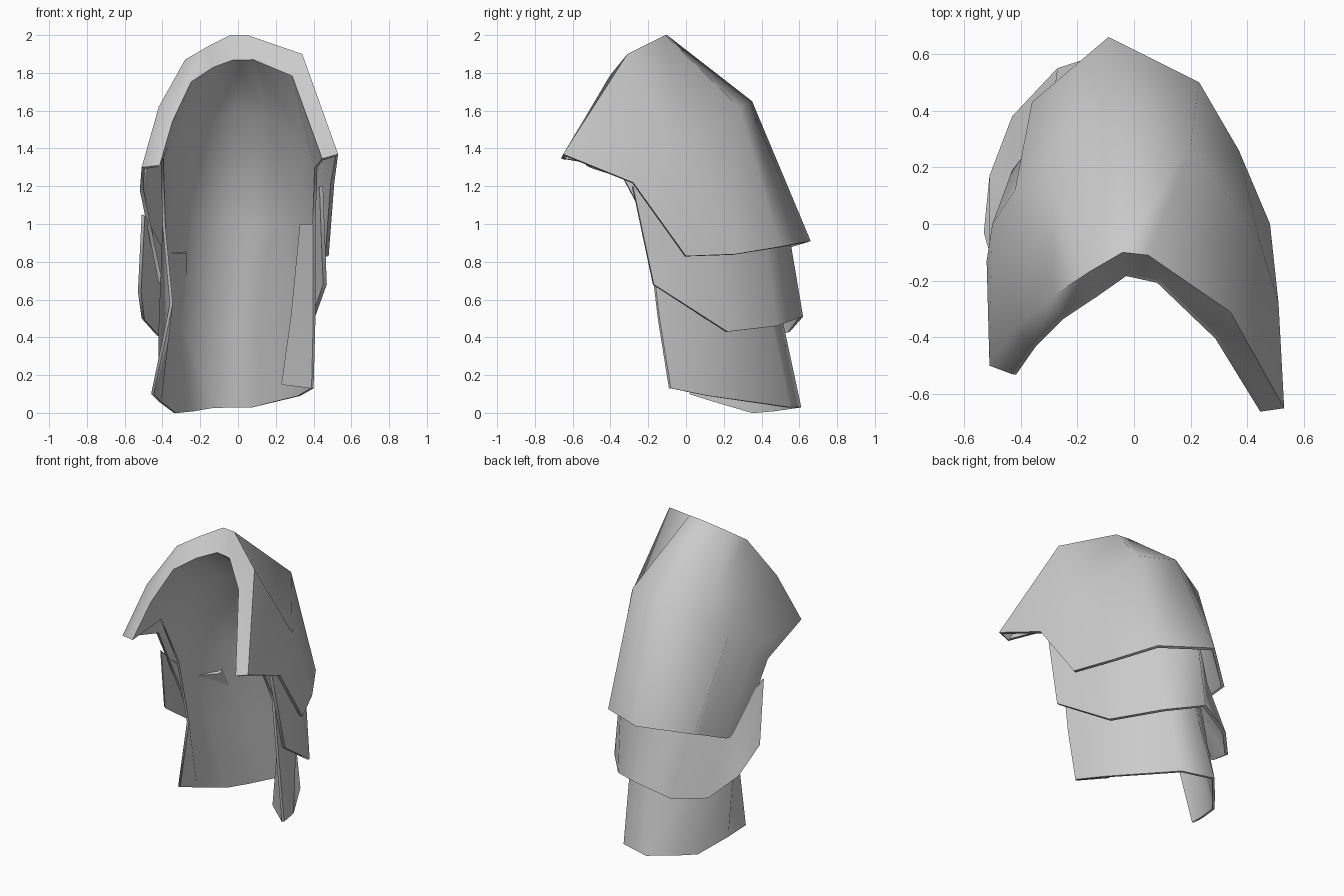
import bpy
import math

cube = bpy.data.objects.get("Cube")
if cube:
    bpy.data.objects.remove(cube, do_unlink=True)

metal = bpy.data.materials.new("plain_grey")
metal.use_nodes = True
grey = (0.6, 0.6, 0.6, 1)
metal.diffuse_color = grey
metal.node_tree.nodes["Principled BSDF"].inputs["Base Color"].default_value = grey


def plate(name, rows, thickness):
    """Loft a curved sheet through rows of points, then thicken it inward."""
    cols = len(rows[0])
    verts = [point for row in rows for point in row]
    faces = []
    for r in range(len(rows) - 1):
        for c in range(cols - 1):
            a = r * cols + c
            faces.append((a, a + 1, a + cols + 1, a + cols))
    mesh = bpy.data.meshes.new(name)
    mesh.from_pydata(verts, [], faces)
    mesh.materials.append(metal)
    obj = bpy.data.objects.new(name, mesh)
    bpy.context.collection.objects.link(obj)
    bpy.ops.object.select_all(action="DESELECT")
    obj.select_set(True)
    bpy.context.view_layer.objects.active = obj
    solid = obj.modifiers.new("thickness", "SOLIDIFY")
    solid.thickness = thickness
    solid.offset = -1
    bpy.ops.object.modifier_apply(modifier=solid.name)
    bpy.ops.object.shade_smooth_by_angle(angle=math.radians(80))
    return obj


# Each row runs around the open U, from -x over the back to +x
front_lip = [(-.43, -.53, 1.31), (-.36, -.43, 1.55), (-.26, -.33, 1.76), (-.14, -.25, 1.84),
             (-.03, -.175, 1.88), (.09, -.2, 1.88), (.3, -.4, 1.79), (.46, -.66, 1.35)]
front_rim = [(-.51, -.5, 1.3), (-.42, -.37, 1.62), (-.28, -.25, 1.87), (-.16, -.17, 1.94),
             (-.04, -.1, 2), (.05, -.11, 2), (.34, -.31, 1.9), (.53, -.65, 1.37)]
shoulder = [(-.52, -.13, 1.18), (-.5, 0, 1.3), (-.42, .12, 1.45), (-.3, .25, 1.57),
            (-.04, .35, 1.65), (.2, .28, 1.62), (.44, -.05, 1.4), (.51, -.28, 1.22)]
# The hem curls inward and drops on the -x side
upper_hem = [(-.42, .02, .69), (-.43, .19, .74), (-.32, .33, .79), (-.36, .43, .84),
             (-.09, .66, .91), (.23, .5, .88), (.37, .26, .84), (.48, 0, .83)]

# Large upper plate with its turned front rim
plate("upper_plate", [front_lip, front_rim, shoulder, upper_hem], .02)

# Middle plate tucked under the upper one and flaring at its hem
middle_top = [(-.51, -.1, 1.05), (-.4, .08, .85), (-.29, .2, .85), (-.3, .34, .88),
              (-.06, .52, 1.1), (.2, .4, 1.1), (.36, .1, 1.1), (.45, -.28, 1.2)]
middle_hem = [(-.53, -.03, .64), (-.51, .17, .5), (-.43, .38, .41), (-.27, .55, .43),
              (-.05, .62, .51), (.17, .48, .46), (.38, .22, .43), (.47, -.17, .68)]
plate("middle_plate", [middle_top, middle_hem], .02)

# Lower plate, continued upward as the inner lining
lining_high = [(-.41, -.25, 1.35), (-.38, -.1, 1.42), (-.31, .03, 1.48), (-.22, .12, 1.55),
               (-.02, .22, 1.6), (.16, .16, 1.58), (.36, -.15, 1.45), (.42, -.36, 1.3)]
lining_mid = [(-.4, -.08, 1), (-.38, .05, 1), (-.3, .18, 1), (-.25, .28, 1),
              (-.02, .42, 1), (.2, .3, 1), (.34, .03, 1), (.41, -.2, 1)]
lower_top = [(-.36, -.03, .58), (-.42, .1, .45), (-.37, .22, .45), (-.3, .34, .45),
             (-.08, .52, .45), (.1, .46, .45), (.36, .1, .5), (.41, -.14, .5)]
lower_hem = [(-.46, .02, .1), (-.42, .15, .06), (-.34, .36, 0), (-.25, .47, .01),
             (-.13, .61, .03), (.08, .55, .03), (.33, .12, .09), (.4, -.08, .13)]
plate("lower_plate", [front_lip, lining_high, lining_mid, lower_top, lower_hem], .015)

# Narrow flap folded inward along the lower front edge
plate("inner_flap", [[(.34, -.08, 1), (.41, -.2, 1)],
                     [(.29, .02, .5), (.41, -.14, .5)],
                     [(.24, .05, .15), (.4, -.08, .13)]], .015)
